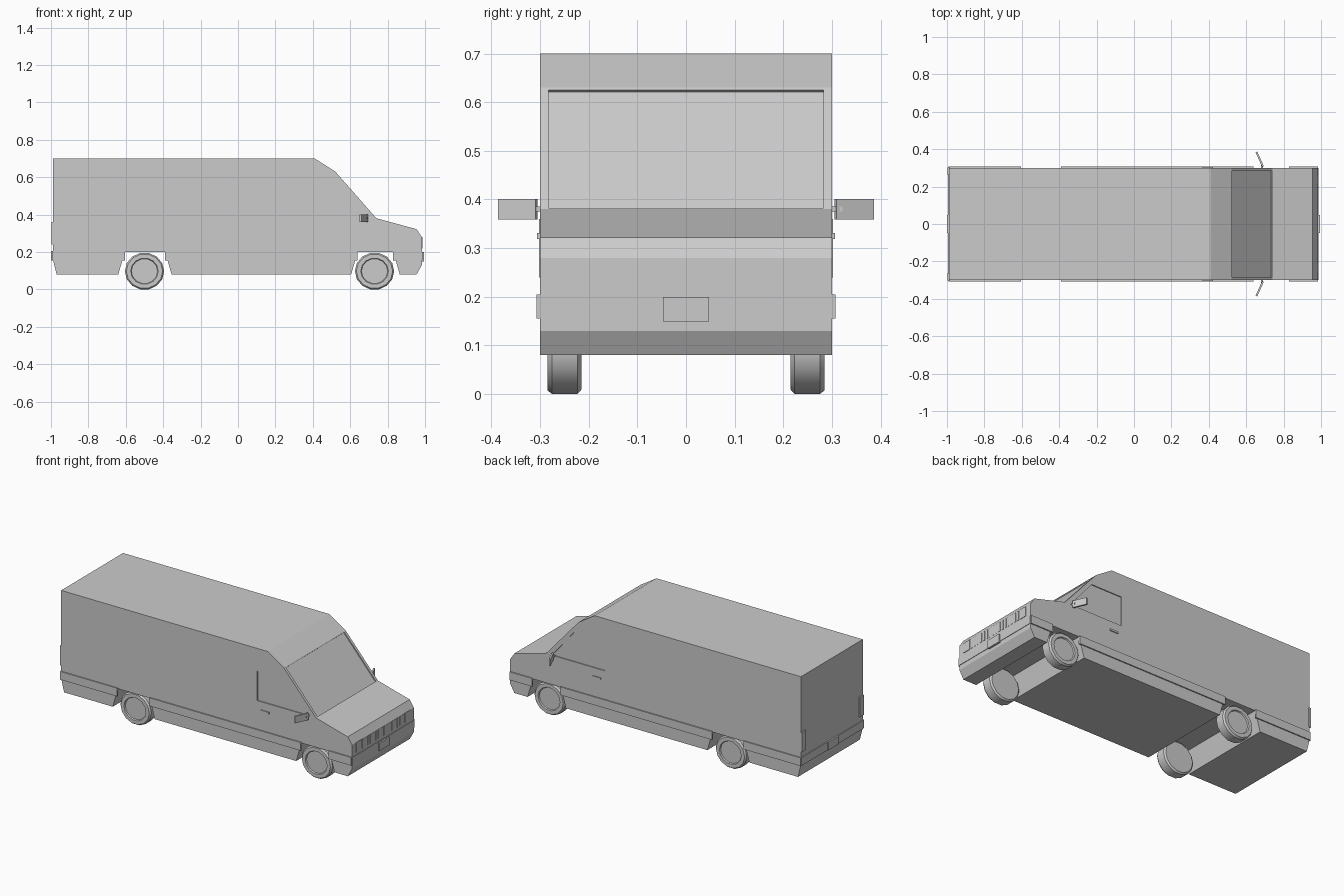
import bpy, bmesh, math
from mathutils import Vector, Matrix

old = bpy.data.objects.get("Cube")
if old:
    bpy.data.objects.remove(old, do_unlink=True)

GREY = (0.6, 0.6, 0.6, 1)
paint = bpy.data.materials.new("plain grey")
paint.use_nodes = True
paint.diffuse_color = GREY
paint.node_tree.nodes["Principled BSDF"].inputs["Base Color"].default_value = GREY


def finish(name, bm):
    bmesh.ops.recalc_face_normals(bm, faces=bm.faces)
    mesh = bpy.data.meshes.new(name)
    bm.to_mesh(mesh)
    bm.free()
    mesh.materials.append(paint)
    obj = bpy.data.objects.new(name, mesh)
    bpy.context.collection.objects.link(obj)
    return obj


def prism(name, profile, y0, y1):
    """Side profile in x and z, extruded across y."""
    bm = bmesh.new()
    face = bm.faces.new([bm.verts.new((x, y0, z)) for x, z in profile])
    out = bmesh.ops.extrude_face_region(bm, geom=[face])
    moved = [v for v in out["geom"] if isinstance(v, bmesh.types.BMVert)]
    bmesh.ops.translate(bm, verts=moved, vec=(0, y1 - y0, 0))
    return finish(name, bm)


def box(name, centre, size, turn=0):
    bm = bmesh.new()
    m = (Matrix.Translation(centre) @ Matrix.Rotation(turn, 4, "Z")
         @ Matrix.Diagonal((*size, 1)))
    bmesh.ops.create_cube(bm, size=1, matrix=m)
    return finish(name, bm)


def cut(target, cutter):
    mod = target.modifiers.new(cutter.name, "BOOLEAN")
    mod.operation = "DIFFERENCE"
    mod.solver = "EXACT"
    mod.object = cutter
    cutter.hide_render = True
    cutter.hide_set(True)


# Body shell with full-width wheel tunnels
HALF = 0.3
body = prism("body", [
    (-0.99, 0.70), (0.41, 0.70), (0.52, 0.63), (0.74, 0.38), (0.955, 0.322),
    (0.983, 0.28), (0.983, 0.13), (0.955, 0.08), (0.865, 0.08), (0.83, 0.20),
    (0.64, 0.20), (0.605, 0.08), (-0.355, 0.08), (-0.39, 0.20),
    (-0.605, 0.20), (-0.64, 0.08), (-0.97, 0.08), (-0.99, 0.16)], -HALF, HALF)

# Recessed windscreen and cab windows
a, b = Vector((0.524, 0.625)), Vector((0.738, 0.382))
normal = Vector((0.25, 0.22)).normalized()
screen = [a - normal * 0.006, a + normal * 0.05, b + normal * 0.05, b - normal * 0.006]
cut(body, prism("windscreen_cutter", screen, -0.283, 0.283))
window = [(0.34, 0.56), (0.55, 0.56), (0.70, 0.38), (0.34, 0.38)]
for side, word in ((1, "far"), (-1, "near")):
    cut(body, prism(word + "_window_cutter", window, side * (HALF - 0.006), side * 0.35))

# Wheels: a chamfered tyre with a sunken hub on the outer side
wheel_profile = [(0, 0.215), (0.095, 0.215), (0.105, 0.223), (0.105, 0.275),
                 (0.097, 0.285), (0.074, 0.285), (0.070, 0.278), (0, 0.278)]


def wheel(name, x, side):
    bm = bmesh.new()
    sides = 14
    rings = []
    for r, y in wheel_profile:
        count = sides if r else 1
        rings.append([bm.verts.new((r * math.cos(math.tau * i / sides), side * y,
                                    0.95 * r * math.sin(math.tau * i / sides)))
                      for i in range(count)])
    for p, q in zip(rings, rings[1:]):
        for i in range(sides):
            j = (i + 1) % sides
            loop = [p[i % len(p)], p[j % len(p)], q[j % len(q)], q[i % len(q)]]
            bm.faces.new(list(dict.fromkeys(loop)))
    lowest = min(v.co.z for v in bm.verts)
    bmesh.ops.translate(bm, verts=bm.verts, vec=(x, 0, -lowest))
    obj = finish(name, bm)
    bpy.ops.object.select_all(action="DESELECT")
    obj.select_set(True)
    bpy.context.view_layer.objects.active = obj
    bpy.ops.object.shade_smooth_by_angle(angle=math.radians(35))


# Paired parts on the two flanks
for side, word in ((1, "far"), (-1, "near")):
    wheel(word + "_nose_wheel", 0.73, side)
    wheel(word + "_tail_wheel", -0.5, side)
    for part, x0, x1 in (("tail", -0.992, -0.605), ("middle", -0.39, 0.64),
                         ("nose", 0.83, 0.983)):
        box(f"{word}_{part}_trim", ((x0 + x1) / 2, side * 0.302, 0.18),
            (x1 - x0, 0.010, 0.05))
    box(word + "_door_handle", (0.395, side * 0.302, 0.325), (0.055, 0.008, 0.012))
    box(word + "_mirror_arm", (0.685, side * 0.307, 0.38), (0.012, 0.03, 0.010))
    box(word + "_mirror", (0.672, side * 0.346, 0.38), (0.010, 0.085, 0.042),
        side * 0.42)
    box(word + "_headlight", (0.983, side * 0.235, 0.249), (0.006, 0.05, 0.06))
    box(word + "_tail_light", (-0.991, side * 0.282, 0.30), (0.014, 0.04, 0.12))

# Grille slats between the headlights
for i in range(16):
    box(f"grille_slat_{i + 1}", (0.983, -0.195 + i * 0.026, 0.249), (0.004, 0.012, 0.056))

# Bumper bands and blank plates at both ends
box("nose_bumper_band", (0.983, 0, 0.18), (0.006, 0.6, 0.046))
box("tail_bumper_band", (-0.990, 0, 0.18), (0.010, 0.6, 0.05))
box("nose_plate", (0.988, 0, 0.174), (0.014, 0.095, 0.05))
box("tail_plate", (-0.994, 0, 0.18), (0.012, 0.095, 0.05))
